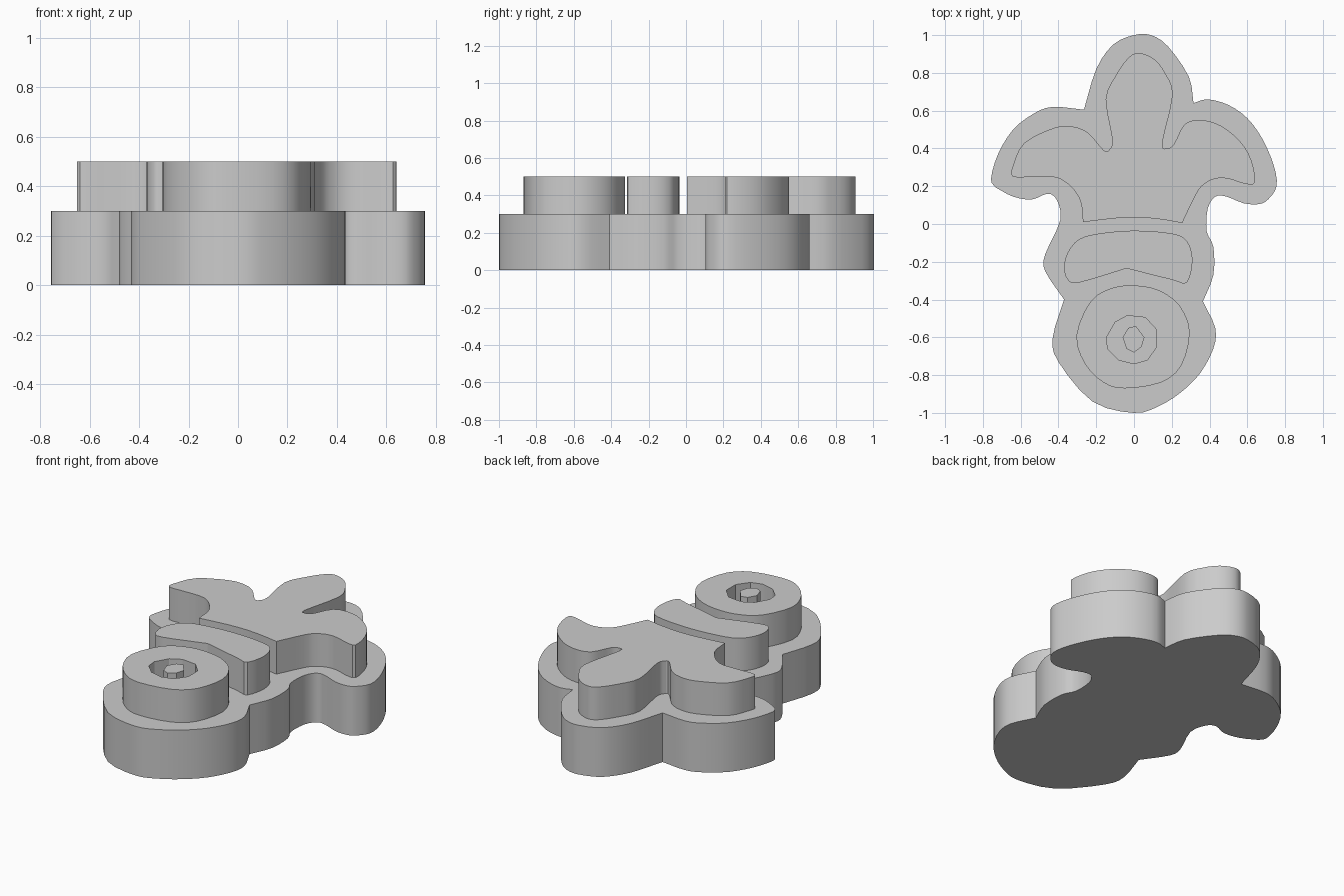
import bpy
import bmesh
import math
from mathutils import Vector

default_cube = bpy.data.objects.get("Cube")
if default_cube:
    bpy.data.objects.remove(default_cube, do_unlink=True)

grey = bpy.data.materials.new("plain grey")
grey.use_nodes = True
grey_value = (0.6, 0.6, 0.6, 1)
grey.diffuse_color = grey_value
grey.node_tree.nodes["Principled BSDF"].inputs["Base Color"].default_value = grey_value

BASE_HEIGHT, RELIEF_HEIGHT, OVERLAP = 0.3, 0.5, 0.02


def smooth_stroke(points, closed=False, steps=3):
    """Catmull-Rom samples through points given in hundredths; an open stroke omits its end."""
    pts = [Vector(p) / 100 for p in points]
    if closed:
        pts = [pts[-1]] + pts + pts[:2]
    else:
        pts = [pts[0] * 2 - pts[1]] + pts + [pts[-1] * 2 - pts[-2]]
    samples = []
    for a, b, c, d in zip(pts, pts[1:], pts[2:], pts[3:]):
        for step in range(steps):
            t = step / steps
            samples.append(b + (c - a) * t / 2
                           + (a * 2 - b * 5 + c * 4 - d) * t * t / 2
                           + (b * 3 - a - c * 3 + d) * t * t * t / 2)
    return samples


def join_strokes(*strokes):
    """Closed outline of smooth strokes meeting at sharp corners."""
    outline = []
    for stroke, following in zip(strokes, strokes[1:] + strokes[:1]):
        outline += smooth_stroke(stroke + [following[0]])
    return outline


def extrude_part(name, loops, bottom, top):
    """Fill the outline (later loops are holes) and raise it into a solid."""
    bm = bmesh.new()
    for loop in loops:
        verts = [bm.verts.new((p.x, p.y, bottom)) for p in loop]
        for start, end in zip(verts, verts[1:] + verts[:1]):
            bm.edges.new((start, end))
    bmesh.ops.triangle_fill(bm, use_beauty=True, use_dissolve=False, edges=bm.edges[:])
    raised = bmesh.ops.extrude_face_region(bm, geom=bm.faces[:], use_keep_orig=True)
    moved = [item for item in raised["geom"] if isinstance(item, bmesh.types.BMVert)]
    bmesh.ops.translate(bm, verts=moved, vec=(0, 0, top - bottom))
    bmesh.ops.recalc_face_normals(bm, faces=bm.faces[:])
    mesh = bpy.data.meshes.new(name)
    bm.to_mesh(mesh)
    bm.free()
    mesh.materials.append(grey)
    part = bpy.data.objects.new(name, mesh)
    bpy.context.collection.objects.link(part)
    bpy.ops.object.select_all(action="DESELECT")
    part.select_set(True)
    bpy.context.view_layer.objects.active = part
    bpy.ops.object.shade_smooth_by_angle(angle=math.radians(30))
    return part


def raise_relief(name, *loops):
    return extrude_part(name, loops, BASE_HEIGHT - OVERLAP, RELIEF_HEIGHT)


# Base plate: one stroke per lobe, counterclockwise from the front disc
front_lobe = [(-37, -40), (-43, -60), (-40, -73), (-22, -94), (0, -100),
              (13, -96.5), (25, -89), (35, -79), (42, -66), (43, -55)]
left_arm = [(36.5, -41), (42, -27), (42, -12), (38.5, -4), (39, 8), (43, 14.5),
            (49, 14.5), (58, 11), (66, 10.5), (71, 13), (75.5, 20), (74, 31),
            (68, 45), (60, 56), (50, 63), (39, 66)]
back_lobe = [(31.5, 64), (29, 78), (18, 94), (9, 100), (0, 100),
             (-11, 95), (-20, 82)]
right_arm = [(-26.5, 60.5), (-43, 62), (-53, 58.5), (-64, 50), (-72, 37), (-75.7, 24)]
right_waist = [(-73.5, 19.5), (-64, 14.5), (-54, 13), (-46, 16), (-41, 13), (-39, 2),
               (-47, -16), (-47, -25)]
extrude_part("base_plate",
             [join_strokes(front_lobe, left_arm, back_lobe, right_arm, right_waist)],
             0, BASE_HEIGHT)

# Three-lobed relief at the back
relief_foot = [(-27, 1), (-10, 3), (2, 3.5), (14, 2.5)]
relief_lobes = [(25.5, 0.5), (33, 16), (37, 21), (43, 24), (50, 24), (58, 21.5),
                (64, 22), (62, 34), (56, 44), (46, 52), (36, 55), (27, 53),
                (21, 42), (17, 40), (15, 43), (20.5, 68), (17, 79), (11, 87),
                (3, 90.5), (-3, 88), (-10, 78), (-15, 66), (-11.5, 45), (-13, 39.5),
                (-16, 39), (-24, 48), (-32, 51.5), (-42, 51), (-58, 43), (-64, 31),
                (-64, 25), (-52, 25), (-39, 24), (-29, 14)]
raise_relief("three_lobed_relief", join_strokes(relief_foot, relief_lobes))

# Curved band in the middle
band_edge = [(-4, -23.5), (20, -29.5), (28, -31), (31, -19), (28, -9), (20, -5),
             (0, -3.5), (-18, -5), (-29, -8), (-35, -15), (-37, -23), (-35, -29.5),
             (-29, -31)]
raise_relief("curved_band", join_strokes(band_edge))

# Front ring with a faceted hole, and the pin standing in it
ring_edge = [(0, -32.5), (13, -35), (24, -43), (29.5, -57), (25, -75), (14, -84),
             (-5, -87), (-16, -84), (-26, -74), (-30.5, -59), (-23, -41), (-12, -34)]
hole_edge = [(-3.5, -48.5), (6, -49.5), (12, -56), (12, -65), (7, -72), (0, -74),
             (-8, -72), (-14, -66), (-14.5, -60), (-10, -52)]
pin_edge = [(1, -54), (5.5, -60), (4, -65), (0, -68), (-4, -66), (-6, -60), (-3, -55)]
raise_relief("front_ring", smooth_stroke(ring_edge, closed=True),
             smooth_stroke(hole_edge, closed=True, steps=1))
raise_relief("centre_pin", smooth_stroke(pin_edge, closed=True, steps=1))
